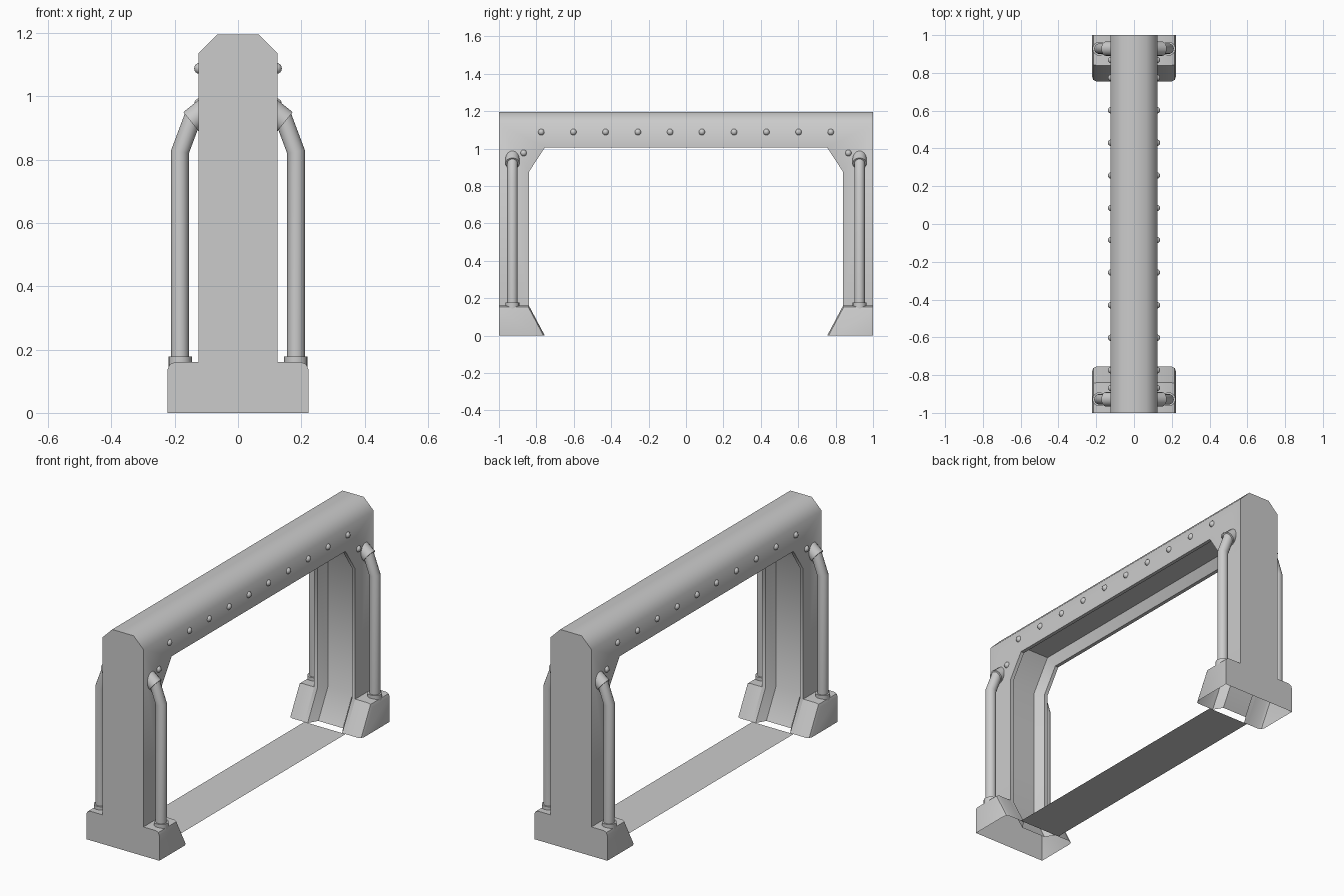
import bpy, bmesh, math
from mathutils import Vector

if "Cube" in bpy.data.objects:
    bpy.data.objects.remove(bpy.data.objects["Cube"])


def finish(bm, name, angle=40):
    bmesh.ops.remove_doubles(bm, verts=bm.verts, dist=1e-5)
    bmesh.ops.recalc_face_normals(bm, faces=bm.faces)
    me = bpy.data.meshes.new(name)
    bm.to_mesh(me)
    bm.free()
    ob = bpy.data.objects.new(name, me)
    bpy.context.collection.objects.link(ob)
    bpy.ops.object.select_all(action='DESELECT')
    ob.select_set(True)
    bpy.context.view_layer.objects.active = ob
    bpy.ops.object.shade_smooth_by_angle(angle=math.radians(angle))
    return ob


def face(bm, pts):
    return bm.faces.new([bm.verts.new(p) for p in pts])


def tube(bm, path, r, n=16, caps=True):
    # rings along a path lying in an xz plane, mitred at the bends
    path = [Vector(p) for p in path]
    rings = []
    side = Vector((0, 1, 0))
    for i, p in enumerate(path):
        a = (p - path[i - 1]).normalized() if i else None
        b = (path[i + 1] - p).normalized() if i < len(path) - 1 else None
        t = ((a or b) + (b or a)).normalized()
        up = t.cross(side).normalized()
        k = 1 / t.dot(a or b)
        rings.append([bm.verts.new(p + side * r * math.cos(2 * math.pi * j / n)
                                   + up * r * k * math.sin(2 * math.pi * j / n)) for j in range(n)])
    for A, B in zip(rings, rings[1:]):
        for j in range(n):
            bm.faces.new((A[j], A[(j + 1) % n], B[(j + 1) % n], B[j]))
    if caps:
        bm.faces.new(rings[0])
        bm.faces.new(rings[-1])


W = 0.125

# Arch frame: chamfered top, grooved inner side, open underneath
half_rim = [(0.755, 0), (0.84, 0.16), (0.84, 0.875), (0.755, 1.005)]
half_floor = [(0.805, 0), (0.89, 0.16), (0.89, 0.89), (0.782, 1.055)]
rim = half_rim + [(-y, z) for y, z in reversed(half_rim)]
floor = half_floor + [(-y, z) for y, z in reversed(half_floor)]
bm = bmesh.new()
rows = [(W, rim), (0.105, rim), (0.075, floor), (-0.075, floor), (-0.105, rim), (-W, rim)]
for (xa, pa), (xb, pb) in zip(rows, rows[1:]):
    for i in range(len(rim) - 1):
        face(bm, [(xa, *pa[i]), (xa, *pa[i + 1]), (xb, *pb[i + 1]), (xb, *pb[i])])
for s in (1, -1):
    outline = [(1, 0.16), (1, 1.135), (-1, 1.135), (-1, 0.16)] + list(reversed(rim[1:-1]))
    face(bm, [(s * W, y, z) for y, z in outline])
    face(bm, [(x, s, z) for x, z in [(W, 0), (W, 0.16), (W, 1.135), (0.065, 1.195),
                                     (-0.065, 1.195), (-W, 1.135), (-W, 0.16), (-W, 0)]])
    face(bm, [(s * W, -1, 1.135), (s * W, 1, 1.135), (s * 0.065, 1, 1.195), (s * 0.065, -1, 1.195)])
face(bm, [(0.065, -1, 1.195), (0.065, 1, 1.195), (-0.065, 1, 1.195), (-0.065, -1, 1.195)])
finish(bm, "arch_frame", 48)

# Thin threshold strip on the ground
bm = bmesh.new()
face(bm, [(-W, -0.755, 0), (W, -0.755, 0), (W, 0.755, 0), (-W, 0.755, 0)])
finish(bm, "threshold_strip")

for sx, xn in ((1, "right"), (-1, "left")):
    for sy, yn in ((1, "back"), (-1, "front")):
        tag = f"{yn}_{xn}"
        # Foot flare beside the leg, open underneath and towards the leg
        bm = bmesh.new()
        prof = [(0.755, 0), (0.84, 0.16), (1, 0.16), (1, 0)]
        X = 0.222
        for a, b in zip(prof, prof[1:]):
            face(bm, [(sx * W, sy * a[0], a[1]), (sx * W, sy * b[0], b[1]),
                      (sx * X, sy * b[0], b[1]), (sx * X, sy * a[0], a[1])])
        face(bm, [(sx * X, sy * y, z) for y, z in prof])
        bmesh.ops.remove_doubles(bm, verts=bm.verts, dist=1e-5)

        def outer(e, p, q):
            mids = Vector((sx * X, sy * (p[0] + q[0]) / 2, (p[1] + q[1]) / 2))
            return ((e.verts[0].co + e.verts[1].co) / 2 - mids).length < 1e-4
        edges = [e for e in bm.edges if outer(e, prof[0], prof[1]) or outer(e, prof[1], prof[2])]
        bmesh.ops.bevel(bm, geom=edges, offset=0.022, segments=2, profile=0.5, affect='EDGES')
        finish(bm, "foot_" + tag)

        # Bent pipe with base and top collars
        y = sy * 0.928
        bm = bmesh.new()
        tube(bm, [(sx * 0.183, y, 0.15), (sx * 0.183, y, 0.825), (sx * 0.138, y, 0.945)], 0.028)
        finish(bm, "pipe_" + tag, 30)
        bm = bmesh.new()
        tube(bm, [(sx * 0.183, y, 0.14), (sx * 0.183, y, 0.178)], 0.037)
        finish(bm, "pipe_base_collar_" + tag)
        bm = bmesh.new()
        tube(bm, [(sx * 0.149, y, 0.92), (sx * 0.094, y, 0.964)], 0.038)
        finish(bm, "pipe_top_collar_" + tag)

    # Row of rivets along the beam plus one at each corner
    bm = bmesh.new()
    spots = [(s * v, 1.088) for v in (0.085, 0.257, 0.43, 0.602, 0.774) for s in (1, -1)]
    spots += [(0.868, 0.976), (-0.868, 0.976)]
    for y, z in spots:
        res = bmesh.ops.create_uvsphere(bm, u_segments=12, v_segments=8, radius=0.0175)
        bmesh.ops.translate(bm, verts=res["verts"], vec=(sx * 0.121, y, z))
    finish(bm, "rivets_" + xn, 60)
